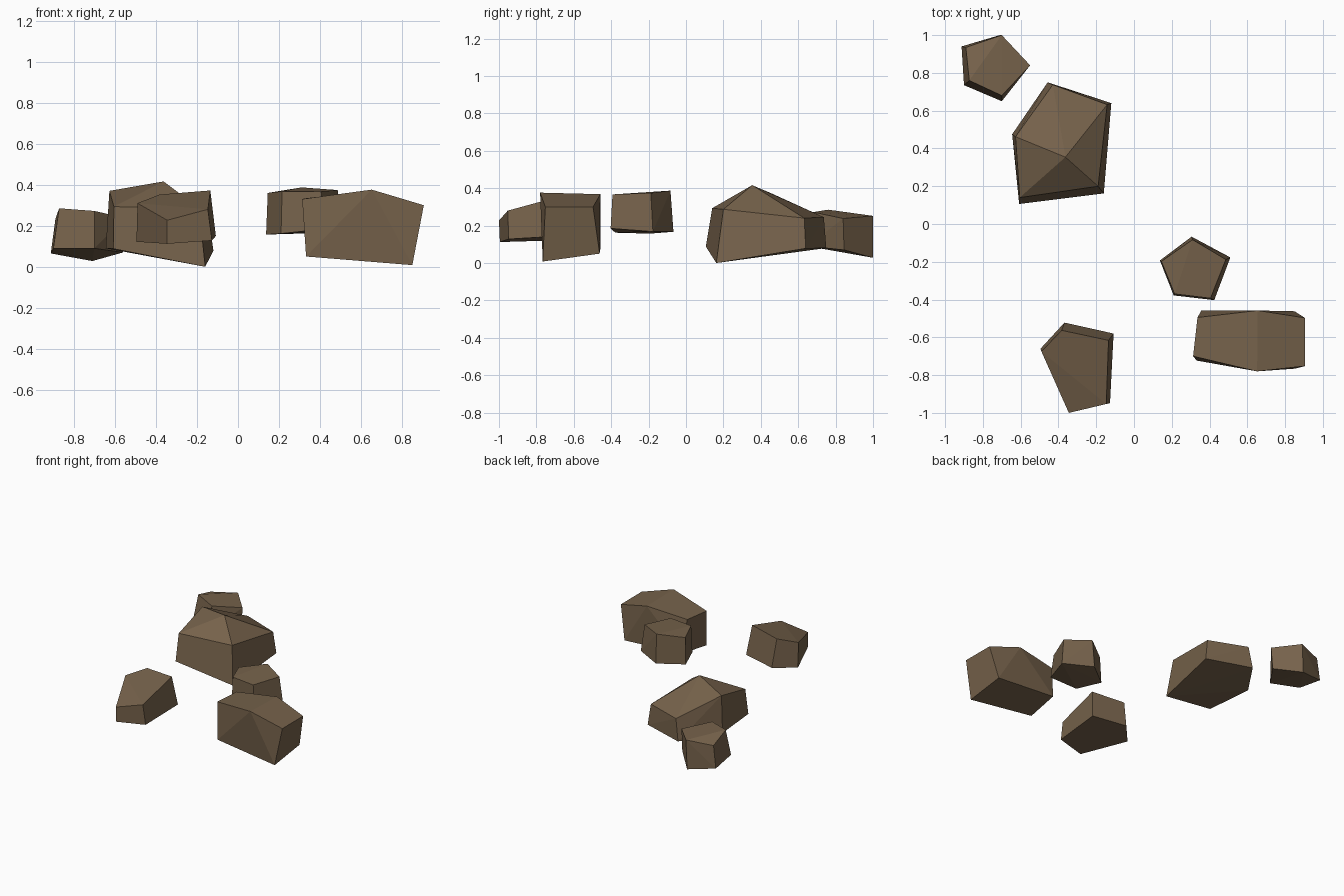
import bpy, bmesh, math

# Single stone colour
stone = bpy.data.materials.new("brown stone")
stone.diffuse_color = (0.180, 0.122, 0.070, 1.0)


def rock(name, end_a, end_b, peak=None):
    """Chiselled stone: the hull between two five-sided rings, with an optional peak."""
    bm = bmesh.new()
    for p in end_a + end_b + ([peak] if peak else []):
        bm.verts.new(p)
    res = bmesh.ops.convex_hull(bm, input=bm.verts[:])
    loose = [v for v in bm.verts if not v.link_faces]
    bmesh.ops.delete(bm, geom=loose, context='VERTS')
    # merge nearly flat triangles into clean facets
    bmesh.ops.dissolve_limit(bm, angle_limit=math.radians(3),
                             verts=bm.verts[:], edges=bm.edges[:])
    bmesh.ops.recalc_face_normals(bm, faces=bm.faces[:])
    mesh = bpy.data.meshes.new(name)
    bm.to_mesh(mesh)
    bm.free()
    mesh.materials.append(stone)
    obj = bpy.data.objects.new(name, mesh)
    bpy.context.collection.objects.link(obj)
    return obj


# Small stone at the back left
rock("back_small_rock",
     [(-.913, .94, .065), (-.71, 1.0, .028), (-.56, .845, .07), (-.70, .65, .09), (-.90, .735, .09)],
     [(-.89, .935, .235), (-.70, 1.0, .252), (-.55, .84, .238), (-.70, .68, .272), (-.872, .76, .285)])

# Big peaked stone in front of it
rock("peaked_boulder",
     [(-.457, .75, .08), (-.12, .64, .078), (-.16, .162, 0), (-.608, .106, .088), (-.645, .475, .09)],
     [(-.43, .737, .245), (-.142, .632, .24), (-.19, .2, .287), (-.605, .14, .293), (-.627, .462, .37)],
     peak=(-.363, .354, .416))

# Small stone right of the middle
rock("middle_small_rock",
     [(.305, -.067, .167), (.51, -.177, .168), (.425, -.403, .185), (.21, -.378, .162), (.137, -.193, .157)],
     [(.31, -.083, .387), (.486, -.188, .374), (.405, -.393, .367), (.215, -.37, .368), (.145, -.198, .36)])

# Wedge-topped stone at the front left
rock("sloped_rock",
     [(-.368, -.522, .14), (-.108, -.58, .15), (-.127, -.948, .128), (-.345, -.995, .112), (-.495, -.66, .122)],
     [(-.383, -.563, .352), (-.135, -.616, .372), (-.147, -.953, .28), (-.345, -1.0, .227), (-.49, -.675, .31)])

# Long block at the front right, five-sided seen from the front
rock("gabled_boulder",
     [(.313, -.70, .33), (.652, -.78, .376), (.906, -.752, .30), (.85, -.766, .008), (.332, -.723, .05)],
     [(.336, -.495, .335), (.655, -.458, .368), (.905, -.497, .30), (.85, -.462, .05), (.357, -.457, .08)])
